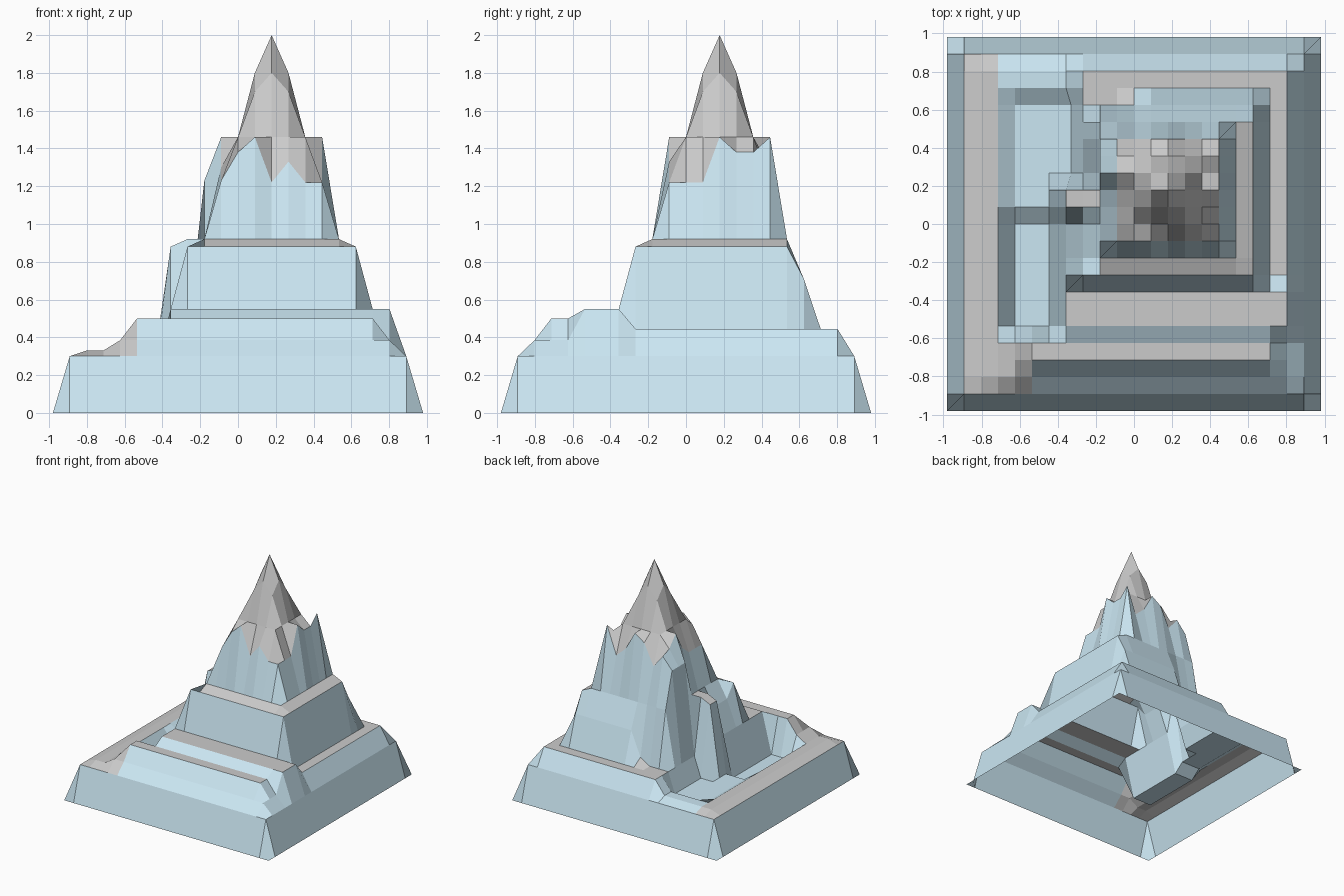
import bpy, bmesh

if "Cube" in bpy.data.objects:
    bpy.data.objects.remove(bpy.data.objects["Cube"])

N, S = 11, 0.98 / 11          # grid half-count and cell size
H = {(i, j): 0.0 for i in range(-N, N + 1) for j in range(-N, N + 1)}


def level(i0, i1, j0, j1, z):
    """Set a rectangular block of grid points to one height."""
    for i in range(i0, i1 + 1):
        for j in range(j0, j1 + 1):
            H[i, j] = z


# base slab and low left shore
level(-10, 10, -10, 10, 0.30)
level(-9, -8, -9, 9, 0.33)
# front terraces
level(-7, 9, -9, -7, 0.385)
level(-6, 8, -8, -7, 0.50)
level(-4, 9, -6, -4, 0.55)
# right and back ledge
level(-3, 9, -3, 9, 0.445)
# middle tier
level(-3, 7, -3, 6, 0.88)
level(1, 7, 7, 7, 0.71)
level(0, 0, 7, 7, 0.50)
level(-3, -3, 3, 7, 0.445)
level(-3, -3, -2, 0, 0.77)
level(-4, -4, -3, 0, 0.55)
# upper tier
level(-2, 6, -2, 6, 0.92)
level(-2, -2, 3, 5, 1.23)
# jagged shoulder around the peak
front = [1.23, 1.38, 1.46, 1.22, 1.33, 1.22, 1.22]
right = [1.22, 1.22, 1.22, 1.46, 1.38, 1.38, 1.46]
left = [1.23, 1.23, 1.23, 1.30, 1.46, 1.36, 1.33]
back = [1.33, 1.22, 1.40, 1.46, 1.30, 1.22, 1.46]
for k in range(7):
    H[-1, k - 1] = left[k]
    H[k - 1, 5] = back[k]
    H[5, k - 1] = right[k]
    H[k - 1, -1] = front[k]
# peak
level(0, 4, 0, 4, 1.46)
level(1, 3, 1, 3, 1.70)
for i, j in ((1, 2), (3, 2), (2, 1), (2, 3)):
    H[i, j] = 1.80
H[2, 2] = 2.0
# spur beside the water, then the two pools
level(-4, -4, 1, 2, 0.88)
level(-3, -3, 1, 2, 0.92)
level(-8, -4, 8, 9, 0.33)
level(-7, -4, 3, 7, 0.27)
level(-7, -5, 1, 2, 0.27)
level(-7, -5, -6, 0, 0.20)

bm = bmesh.new()
V = {}
for (i, j), z in H.items():
    x = i * S
    if i == -4 and 3 <= j <= 7:      # steeper bank of the upper pool
        x = -0.33
    V[i, j] = bm.verts.new((x, j * S, z))
for i in range(-N, N):
    for j in range(-N, N):
        f = bm.faces.new((V[i, j], V[i + 1, j], V[i + 1, j + 1], V[i, j + 1]))
        f.normal_update()
        summit = -1 <= i <= 4 and -1 <= j <= 4
        pool = -8 <= i <= -4 and -7 <= j <= 9 and f.calc_center_median().z < 0.45
        ramp = -10 <= i <= -7 and -10 <= j <= -8 and f.calc_center_median().z > 0.25
        grey = summit or ramp or (f.normal.z > 0.89 and not pool)
        f.material_index = 0 if grey else 1

me = bpy.data.meshes.new("mountain")
bm.to_mesh(me)
bm.free()
mountain = bpy.data.objects.new("mountain", me)
bpy.context.collection.objects.link(mountain)

for name, col in (("snow_grey", (0.8, 0.8, 0.8, 1)), ("ice_blue", (0.6, 0.8, 0.9, 1))):
    m = bpy.data.materials.new(name)
    m.diffuse_color = col
    m.use_nodes = True
    m.node_tree.nodes["Principled BSDF"].inputs["Base Color"].default_value = m.diffuse_color
    me.materials.append(m)
